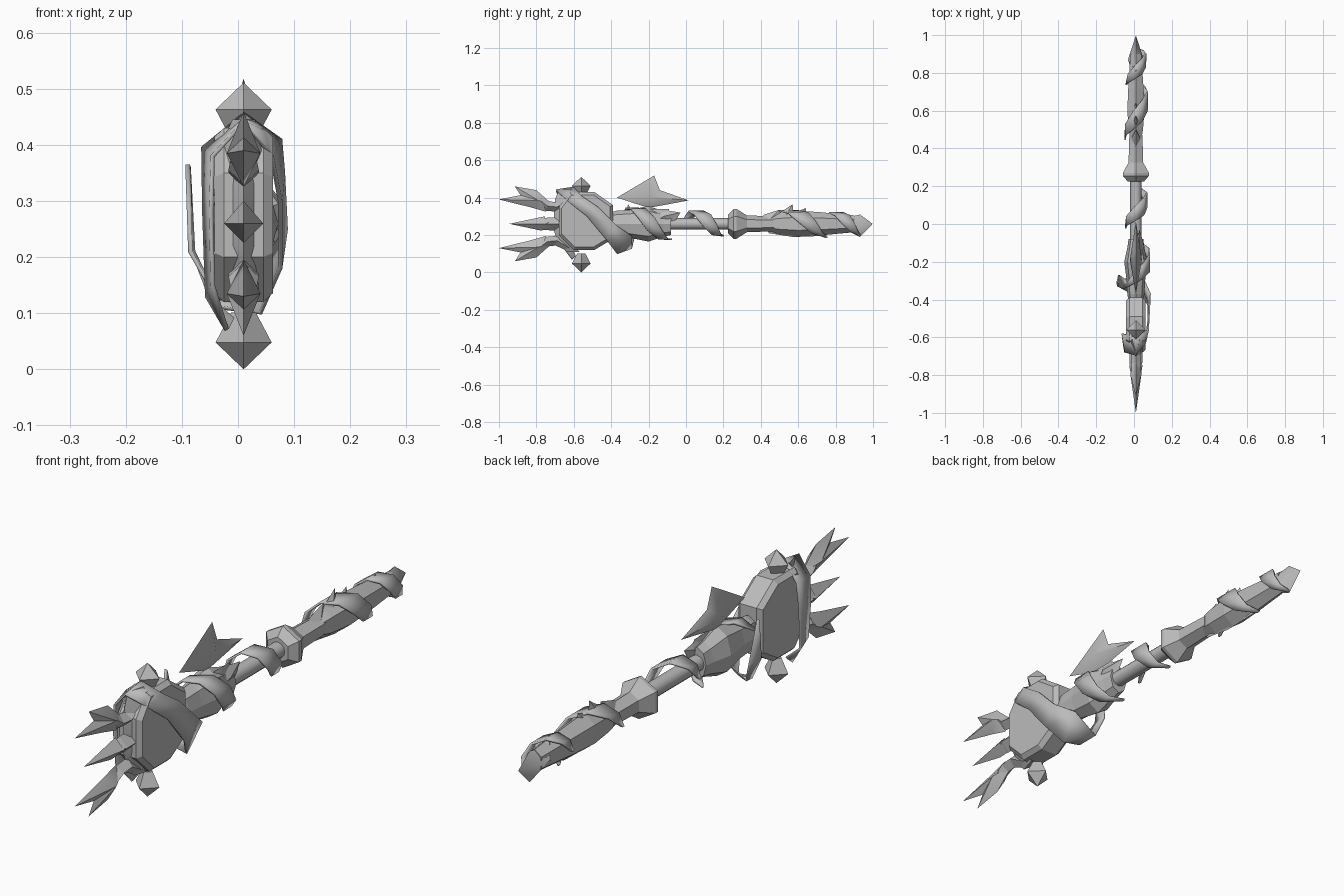
import bpy, bmesh, math
from mathutils import Vector

cube = bpy.data.objects.get("Cube")
if cube:
    bpy.data.objects.remove(cube, do_unlink=True)

CX, CZ = 0.01, 0.26          # axis of the staff, which lies along y
GREY = (0.5, 0.5, 0.5, 1)
mat = bpy.data.materials.new("grey metal")
mat.use_nodes = True
mat.diffuse_color = GREY
mat.node_tree.nodes["Principled BSDF"].inputs["Base Color"].default_value = GREY


def make(name, verts, faces, smooth=0):
    mesh = bpy.data.meshes.new(name)
    mesh.from_pydata(verts, [], faces)
    bm = bmesh.new()
    bm.from_mesh(mesh)
    bmesh.ops.recalc_face_normals(bm, faces=bm.faces[:])
    bm.to_mesh(mesh)
    bm.free()
    mesh.materials.append(mat)
    obj = bpy.data.objects.new(name, mesh)
    bpy.context.collection.objects.link(obj)
    if smooth:
        bpy.ops.object.select_all(action='DESELECT')
        obj.select_set(True)
        bpy.context.view_layer.objects.active = obj
        bpy.ops.object.shade_smooth_by_angle(angle=math.radians(smooth))
    return obj


def loft(name, rings, smooth=0):
    """Skin a row of equal rings and cap both ends."""
    n = len(rings[0])
    verts = [v for ring in rings for v in ring]
    faces = [(k * n + i, k * n + (i + 1) % n, (k + 1) * n + (i + 1) % n, (k + 1) * n + i)
             for k in range(len(rings) - 1) for i in range(n)]
    faces += [tuple(range(n)), tuple(range(len(verts) - n, len(verts)))]
    return make(name, verts, faces, smooth)


def turned(name, profile, sides, squash=1.0, smooth=0):
    """Turn (y, radius) pairs around the staff axis."""
    angles = [math.tau * i / sides for i in range(sides)]
    return loft(name, [[(CX + r * squash * math.sin(a), y, CZ + r * math.cos(a))
                        for a in angles] for y, r in profile], smooth)


def blade(name, outline, centre, thick, x=CX):
    """Flat (y, z) outline raised to a point on both sides."""
    n = len(outline)
    verts = [(x, y, z) for y, z in outline]
    verts += [(x + s * thick, *centre) for s in (-1, 1)]
    faces = [(i, (i + 1) % n, n + s) for i in range(n) for s in (0, 1)]
    return make(name, verts, faces, 45)


def tendril(name, path):
    """Diamond-section stem through (y, z, radius) points."""
    rings = []
    for i, (y, z, r) in enumerate(path):
        a, b = path[max(i - 1, 0)], path[min(i + 1, len(path) - 1)]
        d = Vector((0, b[0] - a[0], b[1] - a[1])).normalized()
        up = Vector((0, -d.z, d.y)) * r
        c, side = Vector((CX, y, z)), Vector((r, 0, 0))
        rings.append([c + up, c + side, c - up, c - side])
    return loft(name, rings)


def band(name, pairs):
    """Strip between pairs of edge points."""
    verts = [p for pair in pairs for p in pair]
    faces = [(2 * i, 2 * i + 1, 2 * i + 3, 2 * i + 2) for i in range(len(pairs) - 1)]
    obj = make(name, verts, faces, 35)
    mod = obj.modifiers.new("thickness", 'SOLIDIFY')
    mod.thickness = 0.008
    mod.offset = 0
    return obj


def helix(name, y0, y1, r, a0, a1, width):
    """Angular ribbon wound round the shaft, tapered at both ends."""
    pairs, steps = [], 6
    for i in range(steps + 1):
        t = i / steps
        a, y = math.radians(a0 + (a1 - a0) * t), y0 + (y1 - y0) * t
        w = width * (0.1 + 0.9 * math.sin(math.pi * t))
        x, z = CX + r * 0.85 * math.sin(a), CZ + r * math.cos(a)
        pairs.append(((x, y - w, z), (x, y + w, z)))
    return band(name, pairs)


# Cut gem in the head
gem = [(-.62, .43), (-.49, .43), (-.39, .36), (-.39, .18),
       (-.49, .12), (-.6, .12), (-.68, .2), (-.68, .35)]
loft("head_gem", [[(CX + x, -.54 + (y + .54) * s, .275 + (z - .275) * s) for y, z in gem]
                  for x, s in ((-.052, .9), (-.035, 1), (.035, 1), (.052, .9))])

# Ridged guard across the front of the gem
loft("front_guard", [[(CX - w, y + .07, z), (CX, y, z), (CX + w, y + .07, z)]
                     for z, y, w in ((.11, -.64, .02), (.16, -.685, .04), (.22, -.705, .052),
                                     (.33, -.705, .052), (.39, -.7, .045), (.445, -.68, .02))], 40)

# Small crystals above and below the gem
for name, base, s in (("top_crystal", .51, 1), ("bottom_crystal", .001, -1)):
    rings = [[(CX + r * math.sin(k * math.pi / 2), -.56 + r * math.cos(k * math.pi / 2),
               base - s * d) for k in range(4)]
             for d, r in ((0, .001), (.047, .05), (.1, .022))]
    loft(name, rings)

# Forked prongs, mirrored above and below the axis
for name, s in (("upper", 1), ("lower", -1)):
    fork = [(-1, .13), (-.885, .153), (-.915, .2), (-.8, .18), (-.71, .1),
            (-.75, .065), (-.83, .088)]
    blade(name + "_prong", [(y, CZ + s * z) for y, z in fork], (-.79, CZ + s * .125), .03)
    tendril(name + "_prong_stem", [(y, CZ + s * z, r) for y, z, r in
            ((-.79, .13, .02), (-.74, .095, .027), (-.69, .09, .027), (-.62, .13, .02))])
blade("middle_prong", [(-.945, CZ), (-.755, .3), (-.79, .275), (-.68, .29),
                       (-.68, .23), (-.78, .225)], (-.75, CZ), .035)
tendril("middle_prong_stem", [(-.8, CZ, .02), (-.73, CZ, .035), (-.66, CZ, .035)])

# Broad band spiralling around the gem and under the neck
band("head_band", [
    ((-.02, -.61, .07), (-.01, -.59, .09)),
    ((-.045, -.67, .15), (-.055, -.61, .13)),
    ((-.048, -.68, .28), (-.06, -.6, .28)),
    ((-.045, -.68, .38), (-.062, -.58, .395)),
    ((.01, -.695, .44), (.01, -.6, .455)),
    ((.06, -.63, .38), (.075, -.56, .41)),
    ((.075, -.53, .3), (.08, -.47, .35)),
    ((.075, -.43, .18), (.085, -.37, .25)),
    ((.04, -.37, .1), (.05, -.29, .195)),
    ((-.03, -.36, .11), (-.05, -.29, .13)),
    ((-.085, -.33, .21), (-.08, -.27, .21)),
    ((-.09, -.31, .365), (-.088, -.305, .36))])

# Neck, shaft and collar
turned("neck", [(-.44, .05), (-.37, .07), (-.3, .075), (-.2, .095),
                (-.12, .068), (-.08, .06), (-.08, .03)], 8, .65)
turned("shaft", [(-.12, .03), (.5, .03)], 12, smooth=40)
turned("collar", [(.225, .05), (.255, .08), (.27, .08), (.325, .045), (.47, .04)], 6)

# Floating fin over the neck
blade("fin", [(-.37, .4), (-.17, .518), (-.14, .44), (.015, .385), (-.2, .345)],
      (-.19, .405), .032)

# Grip with spikes and end point
turned("grip", [(.43, .04), (.5, .058), (.6, .07), (.72, .062), (.8, .054), (.9, .045)], 6, .75)
for i, (y, z) in enumerate(((.57, .365), (.64, .345), (.5, .335))):
    blade(f"grip_spike_{i + 1}", [(y, z), (y + .01, .27), (y - .13, .27), (y - .08, .31)],
          (y - .05, .285), .025)
blade("lower_grip_spike", [(.57, .19), (.73, .195), (.74, .26), (.45, .26), (.44, .21)],
      (.6, .24), .035)
blade("end_point", [(.998, CZ), (.93, .31), (.87, .295), (.81, .325), (.75, .28),
                    (.75, .225), (.87, .22), (.93, .19)], (.87, CZ), .042)
for i, y in enumerate((-.16, -.1)):
    blade(f"neck_spike_{i + 1}", [(y + .07, .34 - i * .02), (y - .05, .34), (y - .1, .25),
                                 (y + .04, .27)], (y - .02, .3), .025, CX + .02)

# Ribbons wound along the staff
for name, *turn in (("shaft_ribbon", -.02, .2, .068, -110, 200, .045),
                    ("neck_ribbon", -.34, -.08, .088, -60, 200, .045),
                    ("grip_ribbon", .45, .75, .072, -110, 180, .055),
                    ("end_ribbon", .74, .93, .06, -100, 180, .04)):
    helix(name, *turn)
